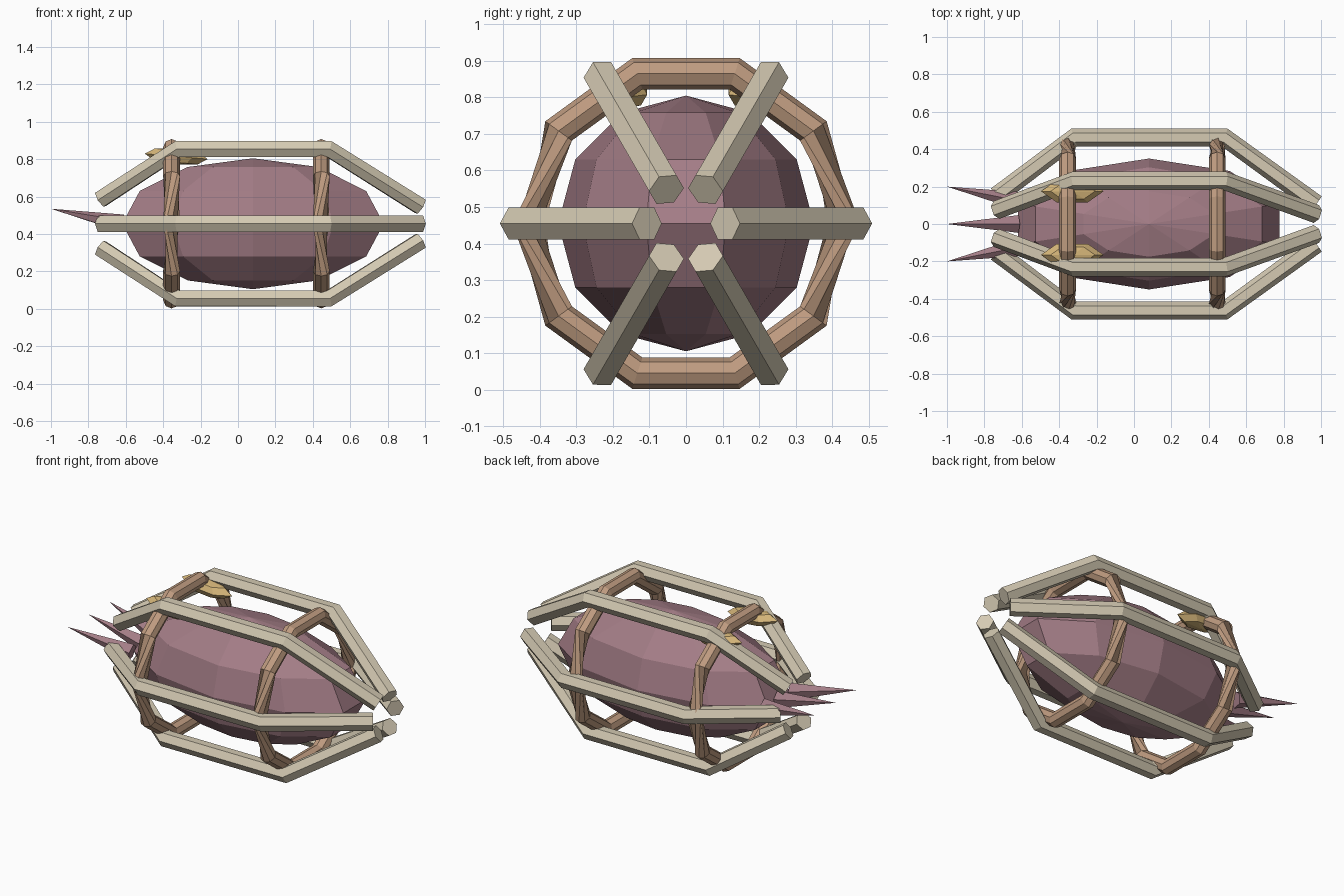
import bpy, bmesh
from math import pi, sin, cos, radians
from mathutils import Vector, Matrix

if "Cube" in bpy.data.objects:
    bpy.data.objects.remove(bpy.data.objects["Cube"], do_unlink=True)

AXIS_Z = 0.455


def material(name, colour):
    mat = bpy.data.materials.new(name)
    mat.use_nodes = True
    mat.diffuse_color = (*colour, 1)
    mat.node_tree.nodes["Principled BSDF"].inputs["Base Color"].default_value = (*colour, 1)
    return mat


BONE = material("pale bone", (0.66, 0.59, 0.45))
FLESH = material("dusty pink", (0.37, 0.205, 0.24))
COPPER = material("copper brown", (0.52, 0.33, 0.215))
GOLD = material("muted gold", (0.66, 0.46, 0.19))


def finish(bm, name, mat, matrix=Matrix()):
    bm.transform(matrix)
    bmesh.ops.recalc_face_normals(bm, faces=bm.faces)
    mesh = bpy.data.meshes.new(name)
    bm.to_mesh(mesh)
    bm.free()
    mesh.materials.append(mat)
    obj = bpy.data.objects.new(name, mesh)
    bpy.context.collection.objects.link(obj)
    return obj


def tube(name, path, plane_normal, radius, sides, mat, cyclic=False, twists=None):
    """Faceted tube along a planar path, with optional twist at each point."""
    bm = bmesh.new()
    count = len(path)
    loops = []
    for i, p in enumerate(path):
        before = path[i - 1] if cyclic or i else p
        after = path[(i + 1) % count] if cyclic or i < count - 1 else p
        tangent = ((p - before).normalized() + (after - p).normalized()).normalized()
        out = plane_normal.cross(tangent)
        twist = twists[i] if twists else 0
        angles = [2 * pi * k / sides + twist for k in range(sides)]
        loops.append([bm.verts.new(p + radius * (cos(a) * out + sin(a) * plane_normal))
                      for a in angles])
    for i in range(count if cyclic else count - 1):
        a, b = loops[i], loops[(i + 1) % count]
        for k in range(sides):
            j = (k + 1) % sides
            bm.faces.new((a[k], a[j], b[j], b[k]))
    if not cyclic:
        bm.faces.new(loops[0])
        bm.faces.new(loops[-1])
    return finish(bm, name, mat)


# Faceted body inside the cage
bm = bmesh.new()
bmesh.ops.create_uvsphere(bm, u_segments=10, v_segments=6, radius=1)
finish(bm, "body", FLESH,
       Matrix.Translation((0.08, 0, AXIS_Z)) @ Matrix.Diagonal((0.735, 0.35, 0.35, 1)))

# Six bent cage bars around the long axis
profile = [(-0.735, 0.15), (-0.32, 0.462), (0.485, 0.462), (0.975, 0.107)]
for i in range(6):
    a = i * pi / 3
    radial = Vector((0, cos(a), sin(a)))
    path = [Vector((x, 0, AXIS_Z)) + radial * r for x, r in profile]
    tube(f"cage_bar_{i + 1}", path, Vector((1, 0, 0)).cross(radial), 0.05, 6, BONE)

# Two ten-sided hoops, with a quarter twist at each side point
for name, x in (("rear_hoop", -0.355), ("front_hoop", 0.445)):
    path = [Vector((x, 0.431 * cos(i * pi / 5), AXIS_Z + 0.431 * sin(i * pi / 5)))
            for i in range(10)]
    twists = [pi / 2 if i in (0, 5) else 0 for i in range(10)]
    tube(name, path, Vector((1, 0, 0)), 0.045, 8, COPPER, True, twists)

# Three tail spikes
for name, side in (("left", -1), ("middle", 0), ("right", 1)):
    base = Vector((-0.62, side * 0.125, 0.455))
    tip = Vector((-1.0, side * 0.2, 0.535))
    bm = bmesh.new()
    bmesh.ops.create_cone(bm, cap_ends=True, segments=5, radius1=0.05, radius2=0,
                          depth=(tip - base).length)
    turn = (tip - base).to_track_quat('Z', 'Y').to_matrix().to_4x4()
    finish(bm, f"{name}_tail_spike", FLESH, Matrix.Translation((base + tip) / 2) @ turn)

# Two flattened gold studs resting on the body under the rear hoop
for name, y in (("left", 0.175), ("right", -0.165)):
    bm = bmesh.new()
    bmesh.ops.create_uvsphere(bm, u_segments=6, v_segments=4, radius=1)
    finish(bm, f"{name}_stud", GOLD,
           Matrix.Translation((-0.33, y, 0.815)) @ Matrix.Rotation(radians(5), 4, 'Y')
           @ Matrix.Diagonal((0.168, 0.068, 0.045, 1)) @ Matrix.Rotation(pi / 2, 4, 'Z'))
